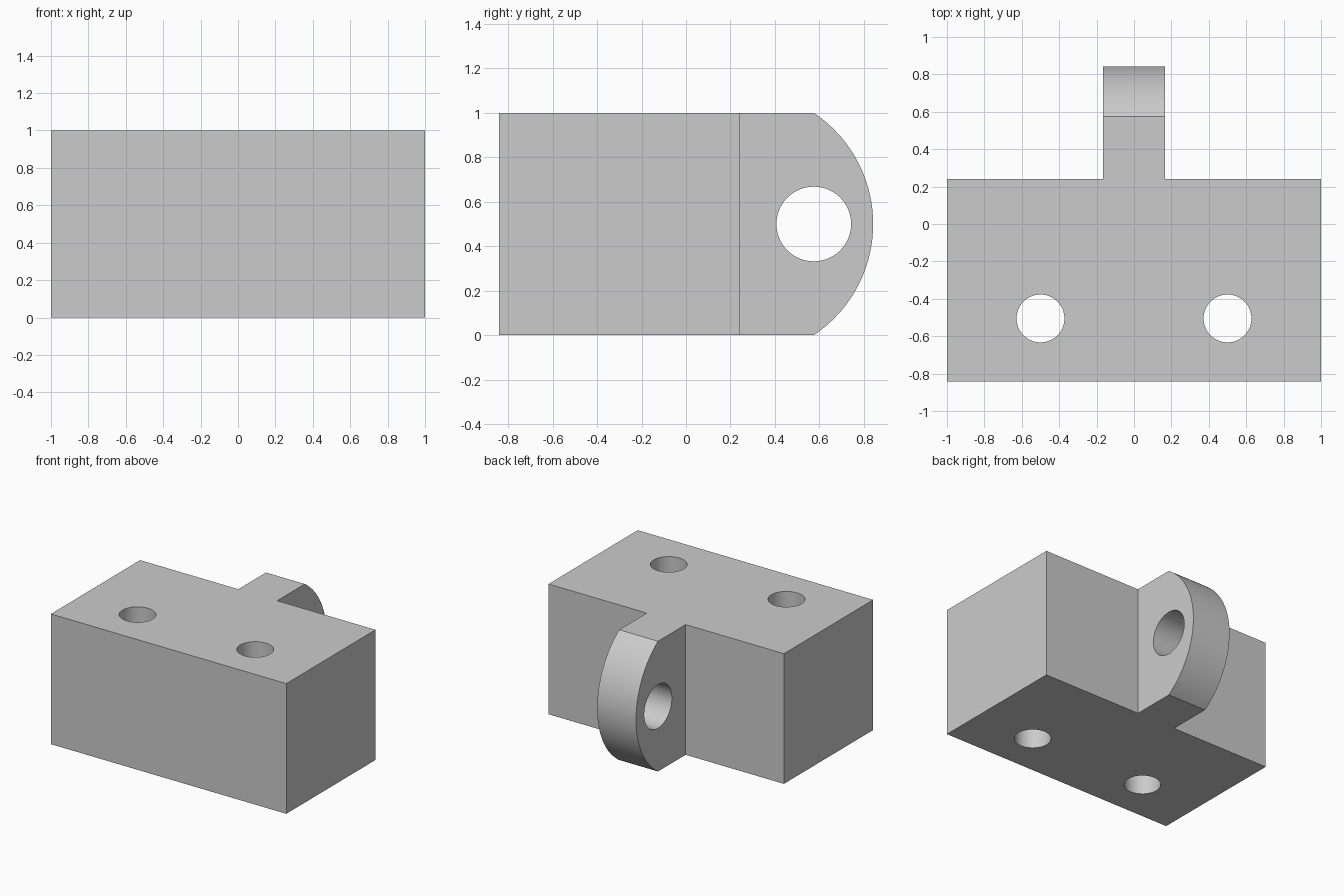
import bpy
import bmesh
from math import asin, sin, cos, radians
from mathutils import Matrix, Vector

if "Cube" in bpy.data.objects:
    bpy.data.objects.remove(bpy.data.objects["Cube"], do_unlink=True)

HALF_DEPTH = 0.842      # overall half length along y
BLOCK_BACK = 0.24       # rear face of the block
LUG_HALF = 0.165        # half thickness of the lug
LUG_RADIUS = HALF_DEPTH - BLOCK_BACK
HEIGHT = 1.0

grey = bpy.data.materials.new("plain grey")
grey.use_nodes = True
grey.diffuse_color = (0.6, 0.6, 0.6, 1)
grey.node_tree.nodes["Principled BSDF"].inputs["Base Color"].default_value = (0.6, 0.6, 0.6, 1)


def prism(name, points, extrusion):
    """Extrude a closed outline of 3D points along a vector."""
    bm = bmesh.new()
    face = bm.faces.new([bm.verts.new(p) for p in points])
    result = bmesh.ops.extrude_face_region(bm, geom=[face])
    moved = [g for g in result["geom"] if isinstance(g, bmesh.types.BMVert)]
    bmesh.ops.translate(bm, verts=moved, vec=Vector(extrusion))
    bmesh.ops.recalc_face_normals(bm, faces=bm.faces)
    return add_object(name, bm)


def rod(name, radius, length, matrix):
    """Closed cylinder used to drill a hole."""
    bm = bmesh.new()
    bmesh.ops.create_cone(bm, cap_ends=True, segments=64, radius1=radius,
                          radius2=radius, depth=length, matrix=matrix)
    return add_object(name, bm)


def add_object(name, bm):
    mesh = bpy.data.meshes.new(name)
    bm.to_mesh(mesh)
    bm.free()
    mesh.materials.append(grey)
    obj = bpy.data.objects.new(name, mesh)
    bpy.context.collection.objects.link(obj)
    return obj


def carve(target, tool, operation):
    """Apply a boolean and discard the tool."""
    tool.hide_render = True
    mod = target.modifiers.new(tool.name, "BOOLEAN")
    mod.operation = operation
    mod.solver = "EXACT"
    mod.object = tool
    bpy.context.view_layer.objects.active = target
    bpy.ops.object.modifier_apply(modifier=mod.name)
    bpy.data.objects.remove(tool, do_unlink=True)


# T-shaped plan: wide block with a narrow lug behind it
half_plan = [(1, -HALF_DEPTH), (1, BLOCK_BACK), (LUG_HALF, BLOCK_BACK), (LUG_HALF, 1)]
plan = half_plan + [(-x, y) for x, y in reversed(half_plan)]
body = prism("hinge_block", [(x, y, -0.1) for x, y in plan], (0, 0, HEIGHT + 0.2))

# Side outline: flat top and bottom, rounded lug end
sweep = asin(HEIGHT / 2 / LUG_RADIUS)
steps = 48
angles = [sweep * (2 * i / steps - 1) for i in range(steps + 1)]
side = [(BLOCK_BACK + LUG_RADIUS * cos(a), HEIGHT / 2 + LUG_RADIUS * sin(a)) for a in angles]
side += [(-1, HEIGHT), (-1, 0)]
carve(body, prism("side_outline", [(-1.2, y, z) for y, z in side], (2.4, 0, 0)), "INTERSECT")

# Two mounting holes through the block and a pin hole through the lug
for x in (-0.5, 0.5):
    place = Matrix.Translation((x, -0.505, HEIGHT / 2))
    carve(body, rod("mounting_hole", 0.128, 2, place), "DIFFERENCE")
place = Matrix.Translation((0, 0.575, HEIGHT / 2)) @ Matrix.Rotation(radians(90), 4, "Y")
carve(body, rod("pin_hole", 0.168, 1, place), "DIFFERENCE")

# Smooth the curved walls, keep the edges crisp
bpy.ops.object.select_all(action="DESELECT")
body.select_set(True)
bpy.context.view_layer.objects.active = body
bpy.ops.object.shade_smooth_by_angle(angle=radians(30))
